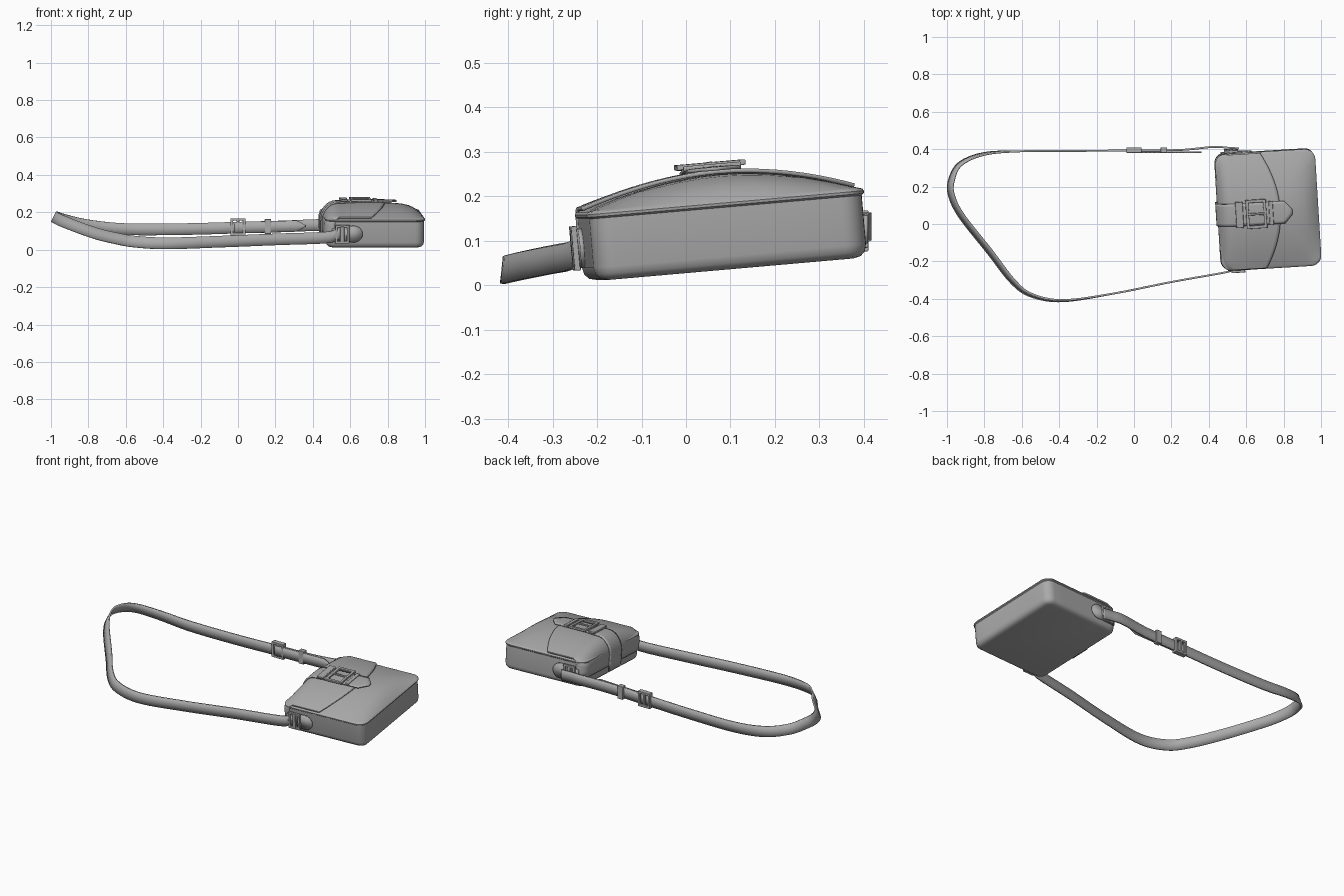
import bpy, bmesh, math
from mathutils import Matrix, Vector

cube = bpy.data.objects.get("Cube")
if cube:
    bpy.data.objects.remove(cube, do_unlink=True)

grey = bpy.data.materials.new("plain grey")
grey.use_nodes = True
COLOUR = (0.4, 0.4, 0.4, 1)
grey.diffuse_color = COLOUR
grey.node_tree.nodes["Principled BSDF"].inputs["Base Color"].default_value = COLOUR

# Bag frame: slightly turned and tilted
A, B, WALL = 0.262, 0.308, 0.15
BAG = (Matrix.Translation((0.717, 0.088, 0.036))
       @ Matrix.Rotation(math.radians(3.5), 4, 'Z')
       @ Matrix.Rotation(math.radians(5), 4, 'X'))


def finish(name, bm, matrix=None, thick=0, bevel=0):
    bmesh.ops.recalc_face_normals(bm, faces=bm.faces)
    me = bpy.data.meshes.new(name)
    bm.to_mesh(me)
    bm.free()
    ob = bpy.data.objects.new(name, me)
    bpy.context.collection.objects.link(ob)
    me.materials.append(grey)
    if matrix:
        ob.matrix_world = matrix
    if thick:
        m = ob.modifiers.new("thickness", 'SOLIDIFY')
        m.thickness, m.offset = thick, 0
    if bevel:
        m = ob.modifiers.new("soft edge", 'BEVEL')
        m.width, m.segments = bevel, 2
    bpy.ops.object.select_all(action='DESELECT')
    ob.select_set(True)
    bpy.context.view_layer.objects.active = ob
    bpy.ops.object.shade_smooth_by_angle(angle=math.radians(40))
    return ob


def bridge(bm, rows, closed=False):
    n = len(rows[0])
    for r, s in zip(rows, rows[1:]):
        for i in range(n if closed else n - 1):
            j = (i + 1) % n
            bm.faces.new((r[i], r[j], s[j], s[i]))


def sheet(name, rows, thick, matrix=BAG):
    bm = bmesh.new()
    bridge(bm, [[bm.verts.new(p) for p in row] for row in rows])
    return finish(name, bm, matrix, thick)


def box(name, centre, size, matrix=BAG, bevel=0.003):
    bm = bmesh.new()
    bmesh.ops.create_cube(bm, size=1, matrix=Matrix.Translation(centre) @ Matrix.Diagonal((*size, 1)))
    return finish(name, bm, matrix, 0, bevel)


def frame(name, centre, w, h, bar, depth, matrix):
    # Rectangular ring lying in the local xy plane
    bm = bmesh.new()
    rings = []
    for k, z in ((0, -depth), (0, depth), (bar, depth), (bar, -depth), (0, -depth)):
        x, y = w / 2 - k, h / 2 - k
        rings.append([bm.verts.new((sx * x, sy * y, z / 2))
                      for sx, sy in ((-1, -1), (1, -1), (1, 1), (-1, 1))])
    bridge(bm, rings, True)
    bmesh.ops.remove_doubles(bm, verts=bm.verts, dist=1e-5)
    return finish(name, bm, matrix @ Matrix.Translation(centre), 0, 0.002)


def outline(inset=0, radius=0.05):
    pts = []
    r = max(radius - inset, 0.01)
    for q, (sx, sy) in enumerate(((1, 1), (-1, 1), (-1, -1), (1, -1))):
        for i in range(7):
            t = (q + i / 6) * math.pi / 2
            pts.append((sx * (A - inset - r) + r * math.cos(t), sy * (B - inset - r) + r * math.sin(t)))
        # Extra points along each straight side
        nx, ny = ((-1, 1), (-1, -1), (1, -1), (1, 1))[q]
        end = (nx * (A - inset - r) + r * math.cos(t), ny * (B - inset - r) + r * math.sin(t))
        start = pts[-1]
        for i in range(1, 6):
            pts.append(tuple(s + (e - s) * i / 6 for s, e in zip(start, end)))
    return pts


def dome(x, y):
    u, v = min(abs(x / A), 1), min(abs(y / B), 1)
    return WALL + 0.006 + 0.058 * (1 - v ** 1.9) * (1 - u ** 5)


# Body: rounded box with a piped rim and a padded top
bm = bmesh.new()
rings = []
for inset, z in ((0.03, 0), (0.014, 0.004), (0.004, 0.014), (0, 0.03), (0, 0.14),
                 (-0.005, 0.144), (-0.006, 0.15), (-0.002, 0.155)):
    rings.append([bm.verts.new((x, y, z)) for x, y in outline(inset)])
for k in (0.98, 0.95, 0.9, 0.83, 0.75, 0.6, 0.45, 0.3, 0.15):
    rings.append([bm.verts.new((x * k, y * k, dome(x * k, y * k))) for x, y in outline()])
bridge(bm, rings, True)
bm.faces.new(rings[0])
bm.faces.new(rings[-1])
finish("bag_body", bm, BAG)


def wrap(y, end, lift, low):
    # Profile that climbs the hinge side, rolls over and runs to x = end
    side = -A - lift
    corner = max(0, abs(y) - (B - 0.05))
    side += 0.05 - math.sqrt(max(0.0025 - corner ** 2, 0))
    top = dome(-0.16, y) + lift
    pts = [(side, y, low), (side, y, (low + 0.12) / 2)]
    rx, rz = -0.19 - side, top - 0.12
    for i in range(9):
        t = i / 8 * math.pi / 2
        pts.append((side + rx * (1 - math.cos(t)), y, 0.12 + rz * math.sin(t)))
    for i in range(1, 13):
        x = -0.19 + (end + 0.19) * i / 12
        pts.append((x, y, max(dome(x, y), dome(-0.16, y) if x < -0.16 else 0) + lift))
    return pts


# Flap with a bowed front edge
ys = [B * math.sin(math.pi / 2 * i / 14) for i in range(-14, 15)]
sheet("flap", [wrap(y, -0.025 + 0.09 * (1 - (y / B) ** 2), 0.006, 0.06) for y in ys], 0.009)

# Closing belt with a pointed tip
belt_ys = [-0.06 + 0.12 * i / 8 for i in range(9)]
sheet("closing_belt", [[(x, yy - 0.01, z) for x, yy, z in
                        wrap(y, 0.13 - 0.9 * max(abs(y) - 0.012, 0), 0.015, 0.03)] for y in belt_ys], 0.008)

# Buckle on the belt
BUCKLE = BAG @ Matrix.Translation((-0.08, -0.01, 0.236))
frame("belt_buckle", (0.015, 0, 0), 0.11, 0.155, 0.016, 0.012, BUCKLE)
box("belt_buckle_tongue", (0.02, 0, 0.003), (0.1, 0.012, 0.008), BUCKLE)
box("belt_keeper", (-0.075, 0, -0.002), (0.04, 0.14, 0.012), BUCKLE)
box("belt_second_keeper", (0.095, 0, -0.004), (0.022, 0.13, 0.012), BUCKLE)

# Side tabs with their rings and strap ends
for side, label in ((-1, "front"), (1, "back")):
    bm = bmesh.new()
    pts = [(-0.235, 0.045), (-0.235, 0.105)]
    for i in range(11):
        t = math.pi / 2 - math.pi * i / 10
        pts.append((-0.12 + 0.05 * math.cos(t), 0.075 + 0.045 * math.sin(t)))
    bm.faces.new([bm.verts.new((x, side * (B + 0.004), z)) for x, z in pts])
    finish(label + "_side_tab", bm, BAG, 0.01)
    ring = BAG @ Matrix.Translation((-0.18, side * (B + 0.014), 0.075)) @ Matrix.Rotation(math.pi / 2, 4, 'X')
    frame(label + "_side_ring", (0, 0, 0), 0.075, 0.1, 0.013, 0.014, ring)
    box(label + "_ring_bar", (-0.18, side * (B + 0.013), 0.075), (0.022, 0.018, 0.085))


def spline(pts, steps=8):
    out = []
    p = [Vector(q) for q in pts]
    p = [2 * p[0] - p[1]] + p + [2 * p[-1] - p[-2]]
    for a, b, c, d in zip(p, p[1:], p[2:], p[3:]):
        for i in range(steps):
            t = i / steps
            out.append(0.5 * (2 * b + (c - a) * t + (2 * a - 5 * b + 4 * c - d) * t * t
                              + (3 * b - a - 3 * c + d) * t ** 3))
    return out + [p[-2]]


def ribbon(name, pts, half, thick, tip=0):
    # Upright band along a path; the fourth value leans its top edge inward
    path = spline(pts)
    rows = []
    for i, p in enumerate(path):
        t = (path[min(i + 1, len(path) - 1)] - path[max(i - 1, 0)]).to_3d()
        n = Vector((t.y, -t.x, 0)).normalized()
        up = Vector((0, 0, math.cos(p.w))) + n * math.sin(p.w)
        h = half * min(1, 0.15 + (len(path) - 1 - i) / tip) if tip else half
        rows.append([p.to_3d() - up * h, p.to_3d(), p.to_3d() + up * h])
    return sheet(name, rows, thick, None)


# Shoulder strap: one long loop from side to side
ribbon("shoulder_strap", [
    (0.57, -0.243, 0.092, 0), (0.53, -0.247, 0.083, 0), (0.47, -0.262, 0.065, 0),
    (0.2, -0.31, 0.055, 0), (-0.1, -0.37, 0.043, 0), (-0.38, -0.41, 0.034, 0.1),
    (-0.55, -0.38, 0.043, 0.25), (-0.65, -0.305, 0.06, 0.4), (-0.77, -0.15, 0.09, 0.45),
    (-0.92, 0.04, 0.145, 0.45), (-0.975, 0.15, 0.17, 0.45), (-0.977, 0.23, 0.175, 0.45),
    (-0.93, 0.32, 0.16, 0.3), (-0.8, 0.375, 0.13, 0.15), (-0.6, 0.389, 0.11, 0),
    (-0.3, 0.391, 0.11, 0), (0, 0.393, 0.118, 0), (0.25, 0.396, 0.125, 0),
    (0.42, 0.412, 0.132, 0), (0.5, 0.408, 0.13, 0), (0.56, 0.404, 0.125, 0)], 0.031, 0.01)

# Loose strap end, adjusting buckle and keeper on the back run
ribbon("strap_loose_end", [(-0.02, 0.384, 0.118, 0), (0.16, 0.384, 0.122, 0),
                           (0.3, 0.383, 0.126, 0), (0.36, 0.383, 0.127, 0)], 0.03, 0.007, 8)
UPRIGHT = Matrix.Translation((0, 0.395, 0.122)) @ Matrix.Rotation(math.pi / 2, 4, 'X')
frame("strap_buckle", (0, 0, 0), 0.08, 0.092, 0.013, 0.03, UPRIGHT)
box("strap_buckle_bar", (0, 0, 0), (0.014, 0.08, 0.026), UPRIGHT)
box("strap_keeper", (0.16, 0.002, 0), (0.035, 0.08, 0.03), UPRIGHT)
